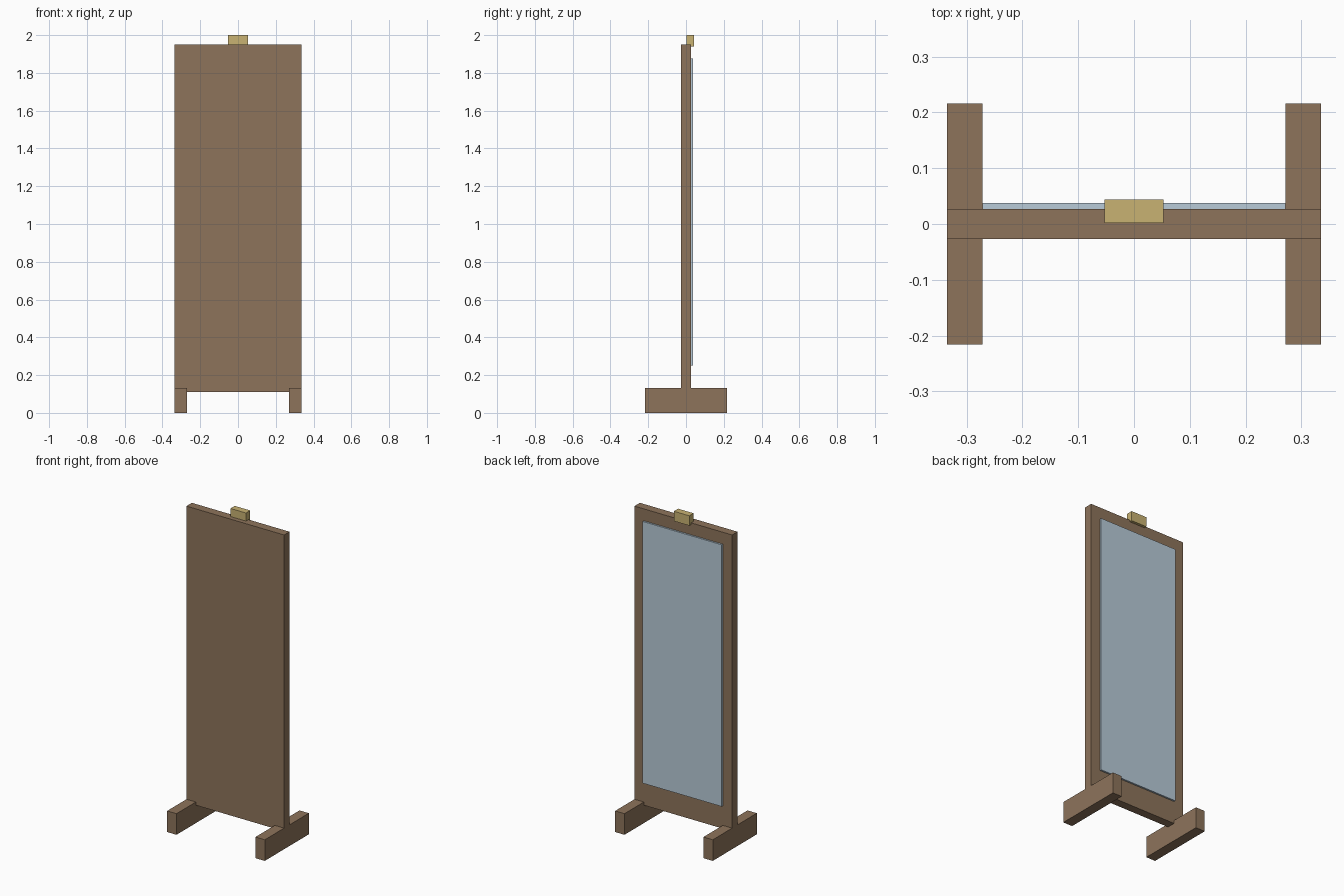
import bpy
import bmesh
from mathutils import Vector

if "Cube" in bpy.data.objects:
    bpy.data.objects.remove(bpy.data.objects["Cube"])


def material(name, rgb):
    m = bpy.data.materials.new(name)
    m.diffuse_color = (*rgb, 1.0)
    m.use_nodes = True
    m.node_tree.nodes["Principled BSDF"].inputs["Base Color"].default_value = m.diffuse_color
    return m


def box(name, lo, hi, mat):
    """Axis-aligned box between two opposite corners."""
    lo, hi = Vector(lo), Vector(hi)
    bm = bmesh.new()
    bmesh.ops.create_cube(bm, size=1.0)
    bmesh.ops.scale(bm, vec=hi - lo, verts=bm.verts)
    mesh = bpy.data.meshes.new(name)
    bm.to_mesh(mesh)
    bm.free()
    mesh.materials.append(mat)
    ob = bpy.data.objects.new(name, mesh)
    ob.location = (lo + hi) / 2
    bpy.context.collection.objects.link(ob)
    return ob


wood = material("wood", (0.27, 0.174, 0.105))
glass = material("mirror_glass", (0.48, 0.60, 0.69))
brass = material("brass", (0.578, 0.445, 0.171))

# Upright board, with the mirror raised slightly from its back face
box("board", (-0.335, -0.0265, 0.111), (0.335, 0.0265, 1.95), wood)
box("mirror", (-0.271, 0.015, 0.252), (0.271, 0.0375, 1.876), glass)

# Block on the top edge, overhanging the mirror side
box("top_block", (-0.053, 0.002, 1.939), (0.053, 0.0435, 2.0), brass)

# Feet on both sides, flush with the outer board edges
for side, x0, x1 in (("left", -0.335, -0.271), ("right", 0.271, 0.335)):
    box(side + "_foot", (x0, -0.216, 0.0), (x1, 0.216, 0.131), wood)
